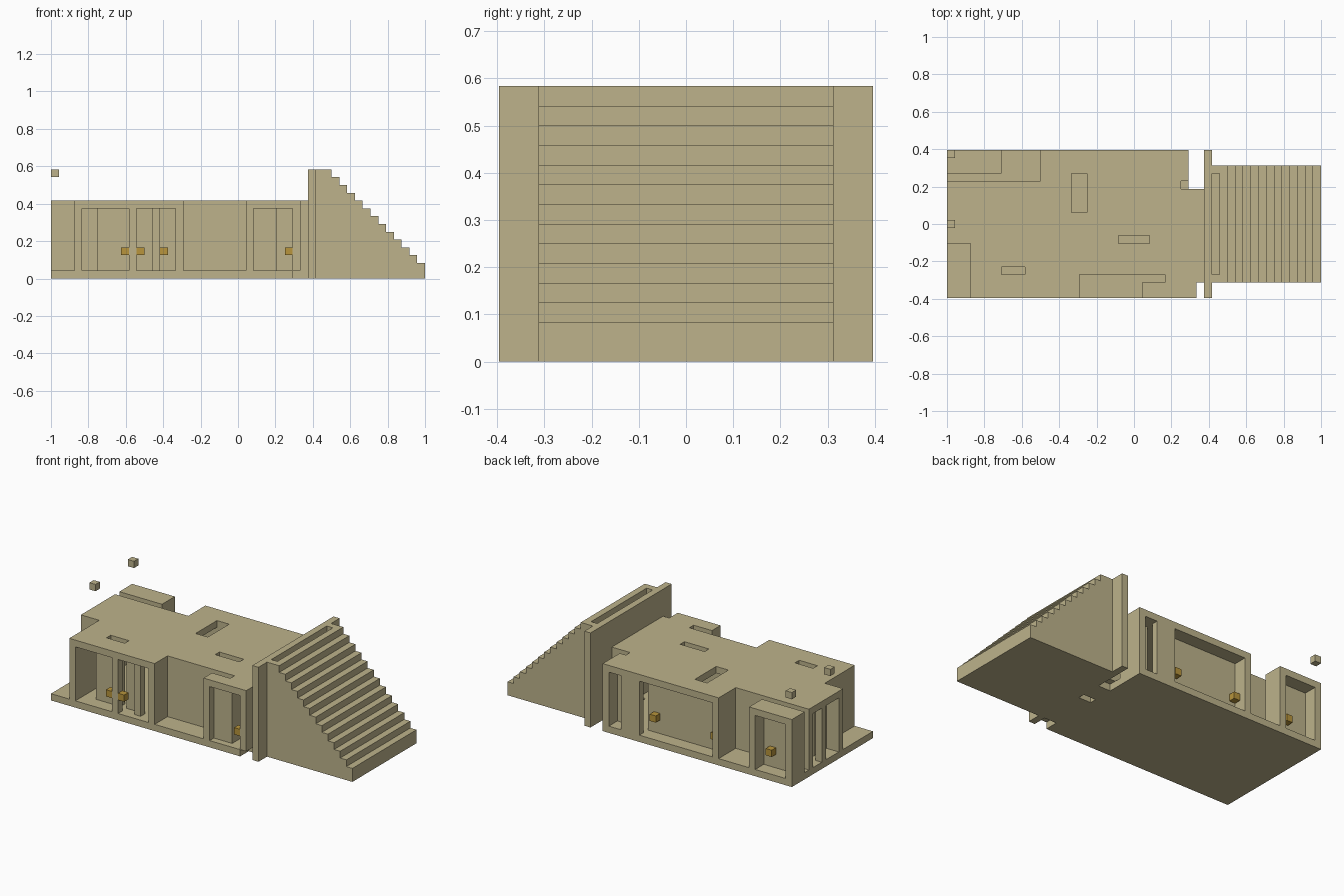
import bpy
import bmesh
from mathutils import Vector

cube = bpy.data.objects.get("Cube")
if cube:
    bpy.data.objects.remove(cube, do_unlink=True)

U = 1 / 24                        # edge of one building block
ORIGIN = Vector((24, 9.5, 0))     # grid point at the model centre


def material(name, rgb):
    mat = bpy.data.materials.new(name)
    mat.use_nodes = True
    mat.diffuse_color = (*rgb, 1)
    mat.node_tree.nodes["Principled BSDF"].inputs["Base Color"].default_value = (*rgb, 1)
    return mat


STONE = material("sandstone", (0.51, 0.45, 0.26))
GOLD = material("gold", (0.48, 0.30, 0.045))


def cells(x, y, z):
    """All grid blocks inside three ranges."""
    return {(i, j, k) for i in range(*x) for j in range(*y) for k in range(*z)}


def build(name, blocks, mat):
    """Skin the outside of a set of blocks and merge its flat faces."""
    bm = bmesh.new()
    verts = {}

    def vert(p):
        if p not in verts:
            verts[p] = bm.verts.new((Vector(p) - ORIGIN) * U)
        return verts[p]

    for block in sorted(blocks):
        for axis in range(3):
            for side in (0, 1):
                near = list(block)
                near[axis] += 2 * side - 1
                if tuple(near) in blocks:
                    continue
                ring = []
                for a, b in ((0, 0), (1, 0), (1, 1), (0, 1)):
                    p = list(block)
                    p[axis] += side
                    p[(axis + 1) % 3] += a
                    p[(axis + 2) % 3] += b
                    ring.append(vert(tuple(p)))
                bm.faces.new(ring if side else ring[::-1])
    bmesh.ops.dissolve_limit(bm, angle_limit=0.01, verts=bm.verts[:], edges=bm.edges[:])
    mesh = bpy.data.meshes.new(name)
    bm.to_mesh(mesh)
    bm.free()
    mesh.materials.append(mat)
    obj = bpy.data.objects.new(name, mesh)
    bpy.context.collection.objects.link(obj)
    return obj


# Foundation slab, with a broken joint along the stair wall
slab = cells((0, 31), (0, 19), (0, 1))
slab |= cells((31, 33), (2, 9), (0, 1)) | cells((31, 33), (10, 13), (0, 1))
build("foundation", slab, STONE)

# Plan of the house, stepped in at the terrace, porch and back court
plan = cells((0, 33), (0, 19), (9, 10))
for x, y in (((0, 3), (0, 7)), ((17, 25), (0, 3)), ((25, 28), (2, 3)),
             ((32, 33), (0, 2)), ((0, 12), (15, 16)), ((7, 12), (15, 19)),
             ((31, 33), (15, 19)), ((30, 33), (14, 15))):
    plan -= cells(x, y, (9, 10))

# Outer walls follow the edge of the plan
footprint = {(i, j) for i, j, k in plan}
edge = {(i, j) for i, j in footprint
        if any((i + a, j + b) not in footprint for a in (-1, 0, 1) for b in (-1, 0, 1))}
walls = {(i, j, k) for i, j in edge for k in range(1, 9)}

# Door and window openings
for x, y in (((4, 10), (0, 2)), ((11, 16), (0, 2)), ((26, 31), (0, 1)),
             ((29, 30), (1, 2)), ((13, 25), (17, 19)), ((28, 30), (17, 19)),
             ((1, 6), (17, 19)), ((4, 6), (14, 15)), ((0, 2), (8, 14))):
    walls -= cells(x, y, (1, 9))
build("outer_walls", walls, STONE)

# Recessed panels and posts inside the openings
panels = set()
for x, y in (((6, 10), (2, 3)), ((11, 13), (2, 3)), ((13, 14), (1, 2)),
             ((13, 25), (16, 17)), ((28, 30), (16, 17)),
             ((2, 3), (8, 11)), ((2, 3), (12, 14)), ((0, 1), (11, 12))):
    panels |= cells(x, y, (1, 9))
build("recessed_panels", panels, STONE)

# Flat roof with three light wells
roof = set(plan)
for x, y in (((16, 18), (11, 16)), ((22, 26), (7, 8)), ((7, 10), (3, 4))):
    roof -= cells(x, y, (9, 10))
build("roof", roof, STONE)

# Tall wall between house and stairs
build("stair_wall", cells((33, 34), (0, 19), (0, 14)), STONE)

# Solid stair flight with a slot behind the top landing
stairs = cells((34, 36), (2, 17), (0, 14))
for step in range(12):
    stairs |= cells((36 + step, 37 + step), (2, 17), (0, 13 - step))
stairs -= cells((34, 35), (3, 16), (12, 14))
build("stairs", stairs, STONE)

# Door handles
for n, (i, j) in enumerate(((9, 0), (11, 0), (30, 0), (14, 6), (4, 17), (13, 17), (23, 17))):
    build(f"door_handle_{n + 1}", cells((i, i + 1), (j, j + 1), (3, 4)), GOLD)

# Two loose blocks hovering over the end of the roof
for n, j in enumerate((9, 18)):
    build(f"floating_block_{n + 1}", cells((0, 1), (j, j + 1), (13, 14)), STONE)
